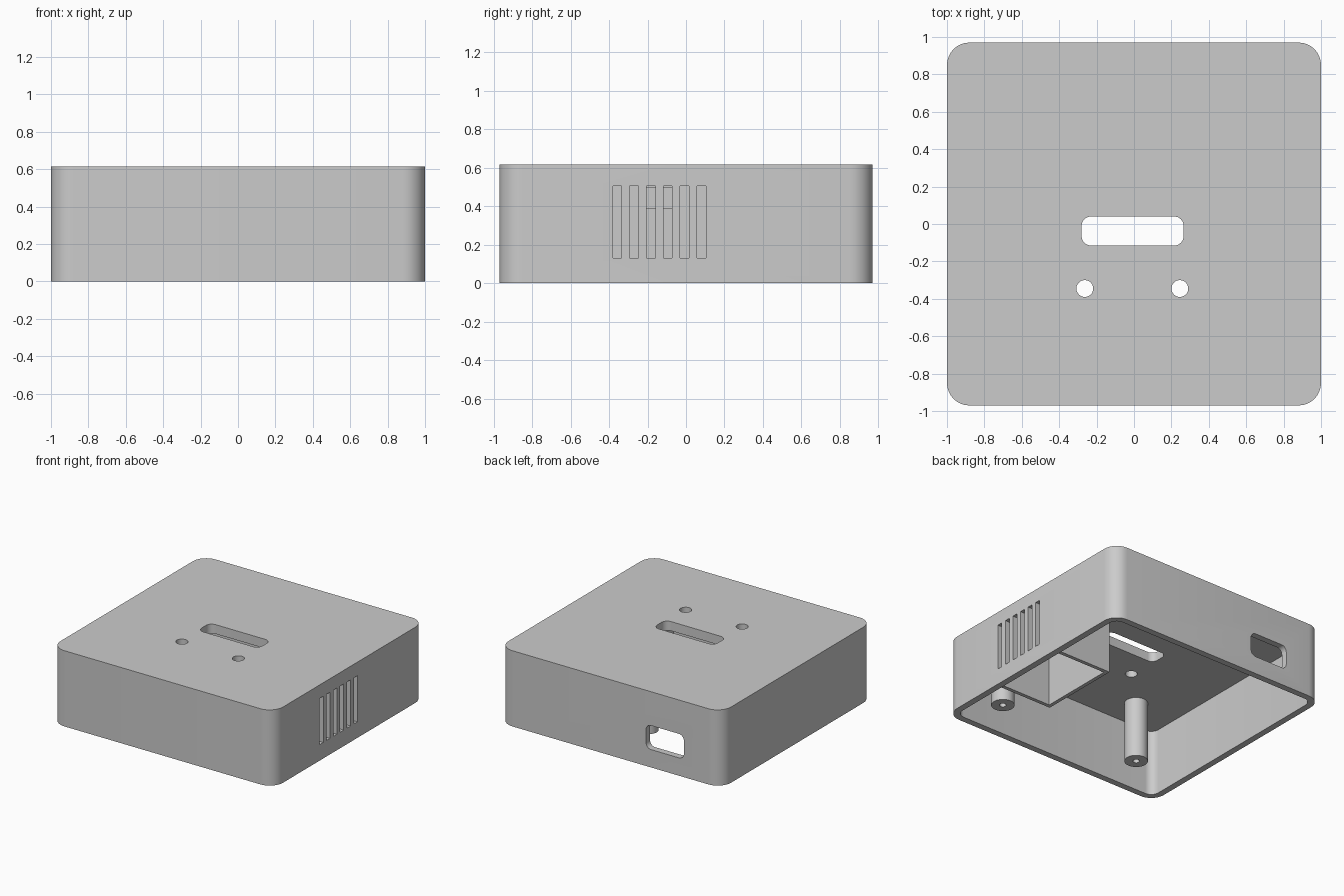
import bpy, bmesh, math
from mathutils import Matrix

if "Cube" in bpy.data.objects:
    bpy.data.objects.remove(bpy.data.objects["Cube"], do_unlink=True)

grey = bpy.data.materials.new("grey plastic")
grey.use_nodes = True
grey.diffuse_color = (0.6, 0.6, 0.6, 1)
grey.node_tree.nodes["Principled BSDF"].inputs["Base Color"].default_value = (0.6, 0.6, 0.6, 1)

HALF_X, HALF_Y, HEIGHT = 1.0, 0.97, 0.615
WALL, CEILING, CORNER = 0.052, 0.54, 0.12


def rounded(x0, x1, y0, y1, r, steps=8):
    """Outline of a rectangle with round corners."""
    pts = []
    centres = [(x1 - r, y1 - r), (x0 + r, y1 - r), (x0 + r, y0 + r), (x1 - r, y0 + r)]
    for i, (cx, cy) in enumerate(centres):
        for k in range(steps + 1):
            a = math.pi / 2 * (i + k / steps)
            pts.append((cx + r * math.cos(a), cy + r * math.sin(a)))
    return pts


def circle(x, y, r, n=32):
    return [(x + r * math.cos(math.tau * i / n), y + r * math.sin(math.tau * i / n)) for i in range(n)]


def box(x0, x1, y0, y1):
    return [(x0, y0), (x1, y0), (x1, y1), (x0, y1)]


def prism(name, outline, z0, z1, matrix=None):
    """Extrude a flat outline from z0 to z1."""
    bm = bmesh.new()
    face = bm.faces.new([bm.verts.new((x, y, z0)) for x, y in outline])
    top = bmesh.ops.extrude_face_region(bm, geom=[face])["geom"]
    verts = [v for v in top if isinstance(v, bmesh.types.BMVert)]
    bmesh.ops.translate(bm, verts=verts, vec=(0, 0, z1 - z0))
    if matrix:
        bm.transform(matrix)
    bmesh.ops.recalc_face_normals(bm, faces=bm.faces)
    mesh = bpy.data.meshes.new(name)
    bm.to_mesh(mesh)
    bm.free()
    mesh.materials.append(grey)
    ob = bpy.data.objects.new(name, mesh)
    bpy.context.collection.objects.link(ob)
    return ob


def activate(ob):
    bpy.ops.object.select_all(action="DESELECT")
    ob.select_set(True)
    bpy.context.view_layer.objects.active = ob


def cut(ob, cutter):
    """Subtract a cutter, then throw it away."""
    cutter.hide_render = True
    mod = ob.modifiers.new("cut", "BOOLEAN")
    mod.operation, mod.solver, mod.object = "DIFFERENCE", "EXACT", cutter
    activate(ob)
    bpy.ops.object.modifier_apply(modifier=mod.name)
    bpy.data.objects.remove(cutter, do_unlink=True)


def smooth(ob):
    activate(ob)
    bpy.ops.object.shade_smooth_by_angle(angle=math.radians(30))


# Hollow case, open underneath
case = prism("case", rounded(-HALF_X, HALF_X, -HALF_Y, HALF_Y, CORNER), 0, HEIGHT)
ix, iy = HALF_X - WALL, HALF_Y - WALL
cut(case, prism("cavity", rounded(-ix, ix, -iy, iy, CORNER - WALL), -0.1, CEILING))

# Slot and two round holes in the top
cut(case, prism("top_slot", rounded(-0.28, 0.265, -0.115, 0.04, 0.05), 0.5, 0.7))
for x in (-0.263, 0.245):
    cut(case, prism("top_hole", circle(x, -0.345, 0.045), 0.5, 0.7))

# Vents in the left wall
for i in range(6):
    y = -0.357 + i * 0.0875
    cut(case, prism("vent", box(0.9, 1.1, y - 0.023, y + 0.023), 0.13, 0.505))

# Socket opening in the back wall, with the outline turned upright
upright = Matrix.Rotation(math.pi / 2, 4, "X")
cut(case, prism("back_port", rounded(-0.66, -0.32, 0.145, 0.34, 0.045), -1.1, -0.88, upright))
smooth(case)

# Three-sided chamber behind the vents, with a cable window
x0, x1, y0, y1, t = 0.43, 0.97, -0.46, 0.23, 0.03
chamber = prism("vent_chamber", [(x1, y0), (x0, y0), (x0, y1), (x1, y1), (x1, y1 - t),
                                 (x0 + t, y1 - t), (x0 + t, y0 + t), (x1, y0 + t)], 0.045, 0.56)
cut(chamber, prism("cable_window", box(x0 - 0.1, x0 + 0.1, -0.22, -0.05), 0.39, 0.495))

# Screw posts hanging from the top
posts = [("front_right_post", -0.57, -0.655, 0.045, 0.087),
         ("front_left_post", 0.72, -0.655, 0.045, 0.087),
         ("back_post", -0.25, 0.83, 0.22, 0.07)]
for name, x, y, z, r in posts:
    post = prism(name, circle(x, y, r), z, 0.56)
    cut(post, prism("screw_hole", circle(x, y, 0.025, 16), z - 0.1, z + 0.3))
    smooth(post)
